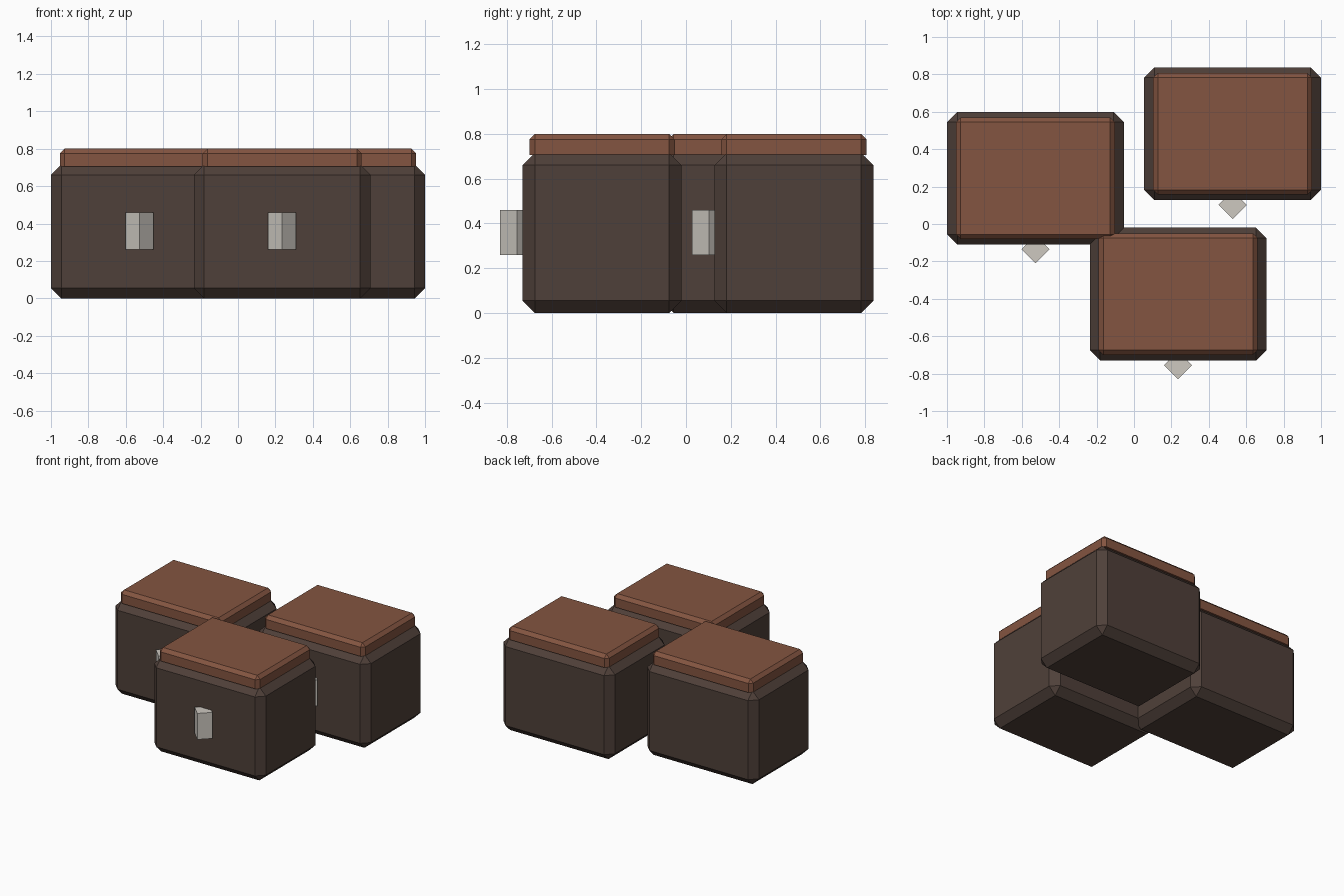
import bpy, bmesh, math
from mathutils import Matrix

cube = bpy.data.objects.get("Cube")
if cube:
    bpy.data.objects.remove(cube, do_unlink=True)


def material(name, rgb):
    mat = bpy.data.materials.new(name)
    mat.use_nodes = True
    colour = (*rgb, 1)
    mat.diffuse_color = colour
    mat.node_tree.nodes["Principled BSDF"].inputs["Base Color"].default_value = colour
    return mat


dark_wood = material("dark_wood", (0.078, 0.051, 0.041))
red_wood = material("red_wood", (0.23, 0.09, 0.052))
pale_metal = material("pale_metal", (0.61, 0.58, 0.53))


def box(name, size, centre, mat, chamfer=0, keep_base=False, turn=0):
    """Box resting on centre z, with optional chamfers and a turn about z."""
    bm = bmesh.new()
    bmesh.ops.create_cube(bm, size=1)
    bmesh.ops.translate(bm, verts=bm.verts, vec=(0, 0, 0.5))
    bmesh.ops.scale(bm, verts=bm.verts, vec=size)
    if chamfer:
        edges = [e for e in bm.edges
                 if not (keep_base and all(v.co.z < 0.001 for v in e.verts))]
        bmesh.ops.bevel(bm, geom=edges, offset=chamfer, offset_type='OFFSET',
                        segments=1, affect='EDGES')
    bm.transform(Matrix.Rotation(turn, 4, 'Z'))
    mesh = bpy.data.meshes.new(name)
    bm.to_mesh(mesh)
    bm.free()
    mesh.materials.append(mat)
    obj = bpy.data.objects.new(name, mesh)
    obj.location = centre
    bpy.context.collection.objects.link(obj)
    return obj


def chest(label, x, y):
    # Chamfered body, overhanging lid and a diamond-section latch on the front
    box(label + "_body", (0.945, 0.71, 0.715), (x, y, 0), dark_wood, 0.055)
    box(label + "_lid", (0.85, 0.65, 0.095), (x, y, 0.705), red_wood, 0.025, keep_base=True)
    box(label + "_latch", (0.106, 0.106, 0.2), (x, y - 0.38, 0.26), pale_metal,
        turn=math.pi / 4)


chest("right_chest", -0.527, 0.245)
chest("left_chest", 0.527, 0.482)
chest("front_chest", 0.236, -0.375)
